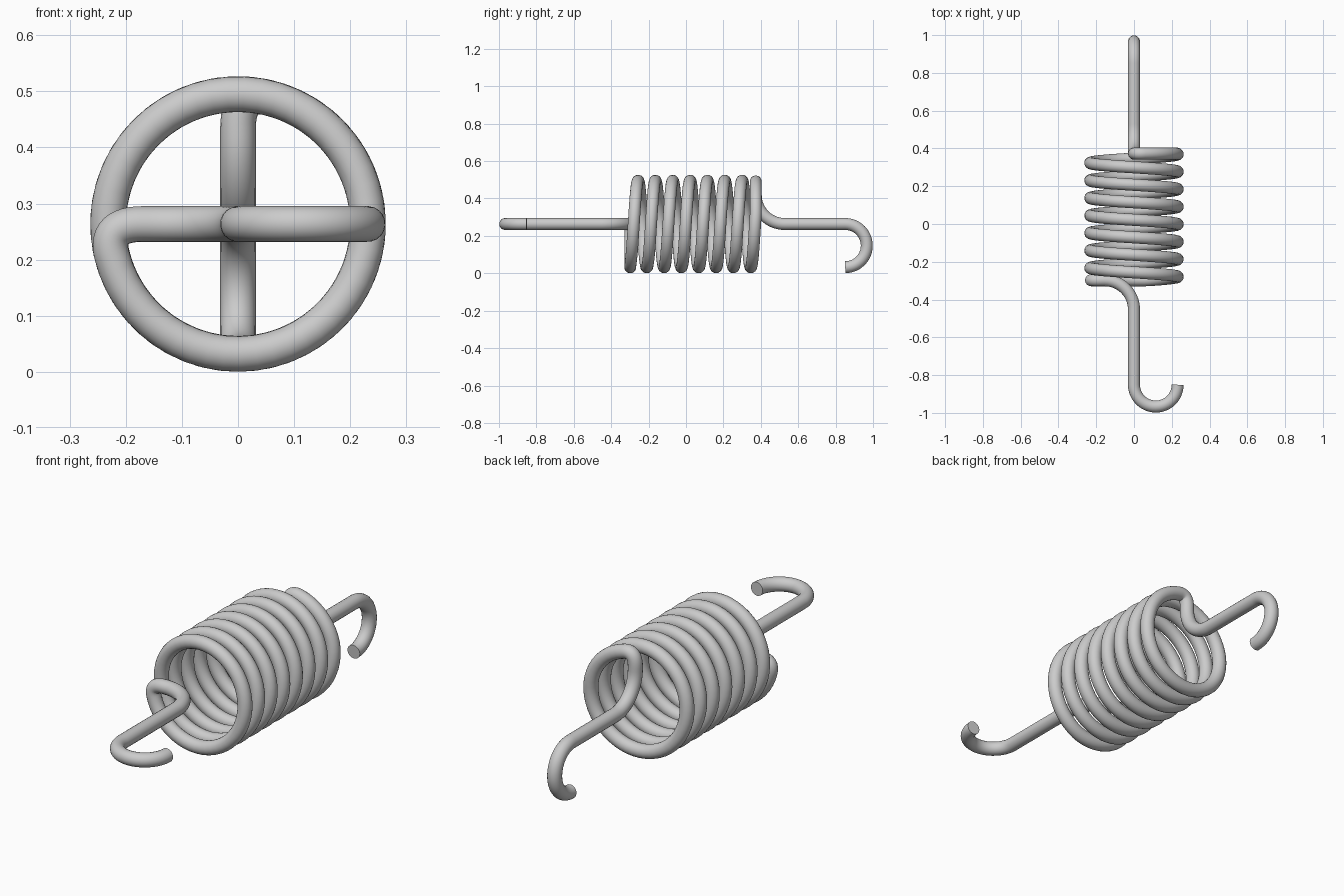
import bpy
from math import sin, cos, pi
from mathutils import Vector

if "Cube" in bpy.data.objects:
    bpy.data.objects.remove(bpy.data.objects["Cube"])

WIRE = 0.0318      # wire radius
R = 0.2315         # coil radius to wire centre
ZC = 0.2635        # height of the coil axis
PITCH = 0.0927
Y_BACK, Y_FRONT = 0.373, -0.298
BEND = 0.155       # bend from the coil end onto the axis
HOOK = 0.1155
HOOK_Y = 0.851
CUT = 0.235        # angle trimmed off the coil for the end fillets


def coil_point(a):
    # angle is clockwise from the top, seen from the front; end turns lie flat
    y = min(Y_BACK, max(Y_FRONT, 0.3 - PITCH * a / (2 * pi)))
    return Vector((R * sin(a), y, ZC + R * cos(a)))


def quad(p0, p1, p2, n=12):
    return [p0 * (1 - t) ** 2 + p1 * 2 * t * (1 - t) + p2 * t * t
            for t in (i / n for i in range(n + 1))]


def end_hook(side, out, y0, coil_end):
    """Path from the coil end: fillet, bend onto the axis, straight leg, hook."""
    axis = Vector((0, 0, ZC))
    at = lambda s, y: axis + side * s + Vector((0, y, 0))
    pts = quad(coil_end, at(R + 0.0065, y0), at(0.17, y0))
    for i in range(17):
        t = i / 16 * pi / 2
        pts.append(at(BEND * (1 - sin(t)), y0 + out * BEND * (1 - cos(t))))
    for i in range(25):
        t = i / 24 * pi
        pts.append(at(-HOOK * (1 - cos(t)), out * (HOOK_Y + HOOK * sin(t))))
    return pts


# Coil, from the back top round to the front left
a0, a1 = -2 * pi + CUT, 13.5 * pi - CUT
n = 7 * 56
coil = [coil_point(a0 + (a1 - a0) * i / n) for i in range(n + 1)]

# Back hook drops from the top, front hook comes in from the left
back = end_hook(Vector((0, 0, 1)), 1, Y_BACK, coil[0])
front = end_hook(Vector((-1, 0, 0)), -1, Y_FRONT, coil[-1])
path = back[:0:-1] + coil + front[1:]

# Drop coincident points
clean = [path[0]]
for p in path[1:]:
    if (p - clean[-1]).length > 1e-3:
        clean.append(p)

# Wire swept along the whole path
curve = bpy.data.curves.new("extension_spring", 'CURVE')
curve.dimensions = '3D'
curve.bevel_depth = WIRE
curve.bevel_resolution = 8
curve.use_fill_caps = True
spline = curve.splines.new('POLY')
spline.points.add(len(clean) - 1)
for sp, p in zip(spline.points, clean):
    sp.co = (*p, 1)

spring = bpy.data.objects.new("extension_spring", curve)
bpy.context.collection.objects.link(spring)
bpy.context.view_layer.objects.active = spring
spring.select_set(True)
bpy.ops.object.convert(target='MESH')
bpy.ops.object.shade_smooth_by_angle(angle=pi / 5)
